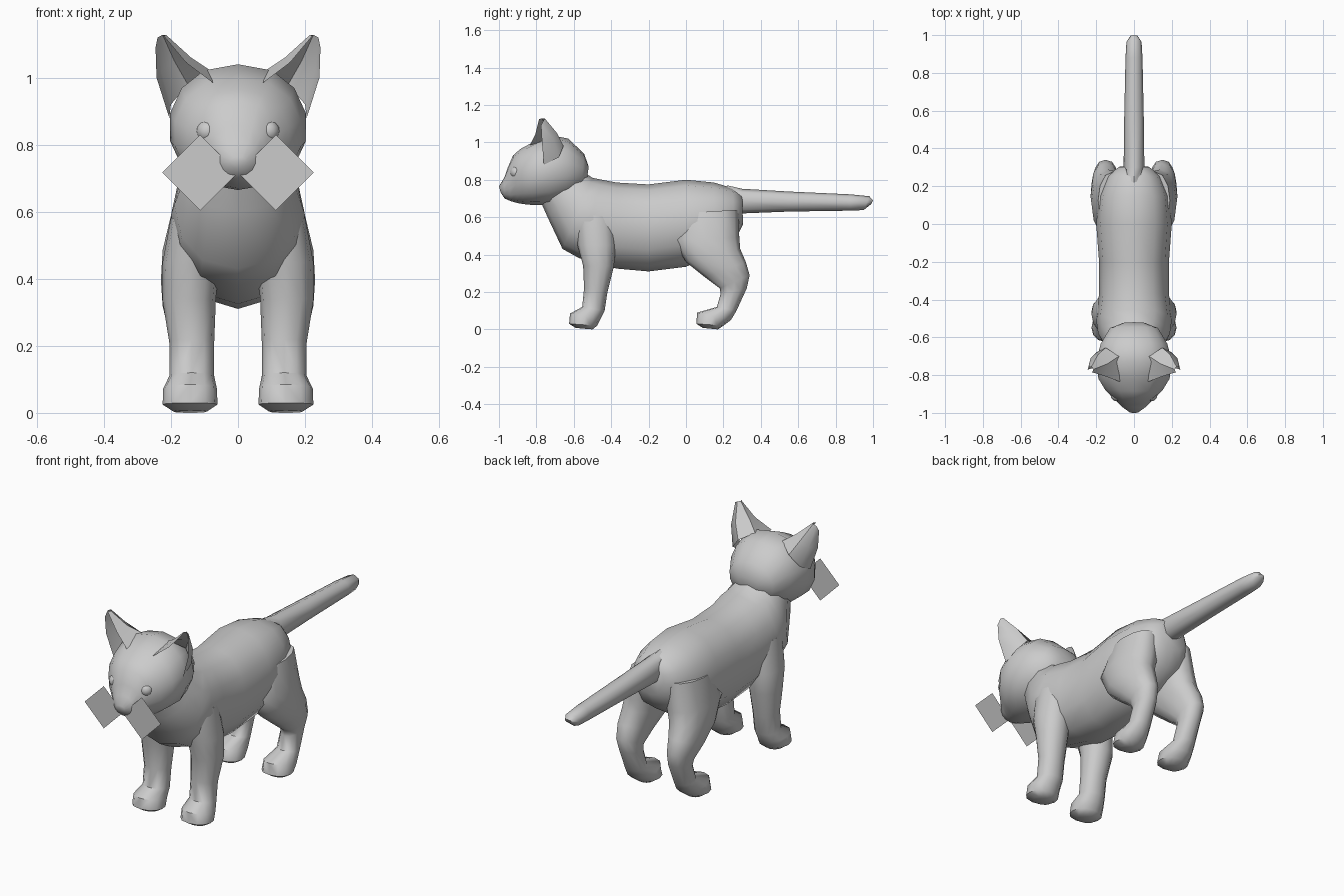
import bpy, bmesh, math
from mathutils import Vector

cube = bpy.data.objects.get("Cube")
if cube:
    bpy.data.objects.remove(cube)

grey = bpy.data.materials.new("soft_grey")
grey.use_nodes = True
grey.diffuse_color = (0.6, 0.6, 0.6, 1)
grey.node_tree.nodes["Principled BSDF"].inputs["Base Color"].default_value = (0.6, 0.6, 0.6, 1)


def finish(name, bm, mirror=False, angle=50):
    mesh = bpy.data.meshes.new(name)
    bm.to_mesh(mesh)
    bm.free()
    obj = bpy.data.objects.new(name, mesh)
    bpy.context.collection.objects.link(obj)
    mesh.materials.append(grey)
    if mirror:
        obj.modifiers.new("mirror", 'MIRROR').use_clip = True
    bpy.ops.object.select_all(action='DESELECT')
    bpy.context.view_layer.objects.active = obj
    obj.select_set(True)
    bpy.ops.object.shade_smooth_by_angle(angle=math.radians(angle))
    return obj


def loft(name, rings, sides=12, mirror=False):
    """Skin over rings given as (y1, z1, y2, z2, x centre, half width)."""
    bm = bmesh.new()
    loops = []
    for y1, z1, y2, z2, xc, hw in rings:
        a, b = Vector((xc, y1, z1)), Vector((xc, y2, z2))
        mid, half = (a + b) / 2, (a - b) / 2
        loop = []
        for i in range(sides):
            t = math.tau * i / sides
            side = math.copysign(abs(math.sin(t)) ** 0.85, math.sin(t))
            loop.append(bm.verts.new(mid + half * math.cos(t) + Vector((hw * side, 0, 0))))
        loops.append(loop)
    for p, q in zip(loops, loops[1:]):
        for i in range(sides):
            j = (i + 1) % sides
            bm.faces.new((p[i], p[j], q[j], q[i]))
    bm.faces.new(loops[0])
    bm.faces.new(loops[-1])
    bmesh.ops.recalc_face_normals(bm, faces=bm.faces)
    return finish(name, bm, mirror)


# Torso and neck, from rump to throat
loft("body", [
    (.30, .72, .305, .56, 0, .08), (.25, .755, .26, .47, 0, .14),
    (.15, .785, .15, .40, 0, .185), (0, .80, 0, .335, 0, .2),
    (-.2, .775, -.2, .31, 0, .185), (-.37, .785, -.37, .325, 0, .185),
    (-.45, .80, -.57, .38, 0, .2), (-.50, .81, -.66, .43, 0, .19),
    (-.53, .83, -.74, .60, 0, .155), (-.60, .87, -.78, .69, 0, .12)])

# Head, from nape to nose tip
loft("head", [
    (-.52, .87, -.53, .80, 0, .06), (-.545, .94, -.56, .74, 0, .13),
    (-.63, 1.02, -.64, .69, 0, .18), (-.73, 1.04, -.73, .665, 0, .207),
    (-.82, 1.0, -.82, .665, 0, .192), (-.885, .965, -.87, .67, 0, .155),
    (-.925, .93, -.90, .675, 0, .12), (-.955, .86, -.935, .685, 0, .085),
    (-.972, .81, -.97, .70, 0, .06), (-1.0, .765, -.99, .73, 0, .025)], 14)

# Legs, from shoulder or hip down to the paw
loft("front_legs", [
    (-.60, .62, -.38, .60, .11, .085), (-.58, .45, -.375, .45, .14, .085),
    (-.55, .34, -.385, .34, .146, .08), (-.545, .22, -.42, .20, .138, .067),
    (-.555, .12, -.435, .10, .138, .067), (-.62, .085, -.455, .06, .143, .08),
    (-.625, .03, -.475, .02, .143, .082), (-.59, .008, -.50, 0, .143, .05)], mirror=True)
loft("hind_legs", [
    (-.03, .62, .28, .64, .10, .09), (-.07, .48, .285, .49, .125, .1),
    (0, .36, .29, .43, .14, .09), (.10, .28, .32, .36, .15, .075),
    (.18, .22, .34, .29, .15, .06), (.185, .19, .325, .22, .145, .053),
    (.165, .12, .27, .10, .145, .056), (.06, .09, .24, .05, .145, .075),
    (.055, .03, .20, .02, .145, .078), (.09, .008, .17, 0, .145, .045)], mirror=True)

# Tail
loft("tail", [
    (.22, .77, .26, .62, 0, .04), (.30, .752, .30, .62, 0, .055),
    (.55, .737, .55, .63, 0, .052), (.88, .722, .88, .635, 0, .045),
    (.98, .712, .95, .638, 0, .04), (1.0, .69, .99, .67, 0, .02)], 8)

# Ears: cupped shells open to the front
arcs = [
    [(.075, -.835, .985), (.08, -.70, 1.02), (.15, -.655, .98), (.20, -.68, .92), (.205, -.76, .88)],
    [(.155, -.805, 1.045), (.14, -.74, 1.06), (.19, -.69, 1.05), (.23, -.71, 1.02), (.243, -.77, 1.0)],
    [(.222, -.785, 1.125), (.215, -.77, 1.128), (.225, -.755, 1.128), (.24, -.76, 1.12), (.246, -.775, 1.09)]]
bm = bmesh.new()
rows = [[bm.verts.new(p) for p in arc] for arc in arcs]
for low, high in zip(rows, rows[1:]):
    for i in range(len(low) - 1):
        bm.faces.new((low[i], high[i], high[i + 1], low[i + 1]))
finish("ears", bm, mirror=True)

# Eyes
bm = bmesh.new()
bmesh.ops.create_uvsphere(bm, u_segments=12, v_segments=8, radius=.034)
bmesh.ops.translate(bm, verts=bm.verts, vec=(.09, -.905, .84))
finish("eyes", bm, mirror=True)

# Whisker cards: flat diamonds either side of the nose
bm = bmesh.new()
r = .113
bm.faces.new([bm.verts.new((r + dx * r, -.975, .717 + dz * r))
              for dx, dz in ((-1, 0), (0, -1), (1, 0), (0, 1))])
cards = finish("whisker_cards", bm, mirror=True)
cards.modifiers["mirror"].use_mirror_merge = False
